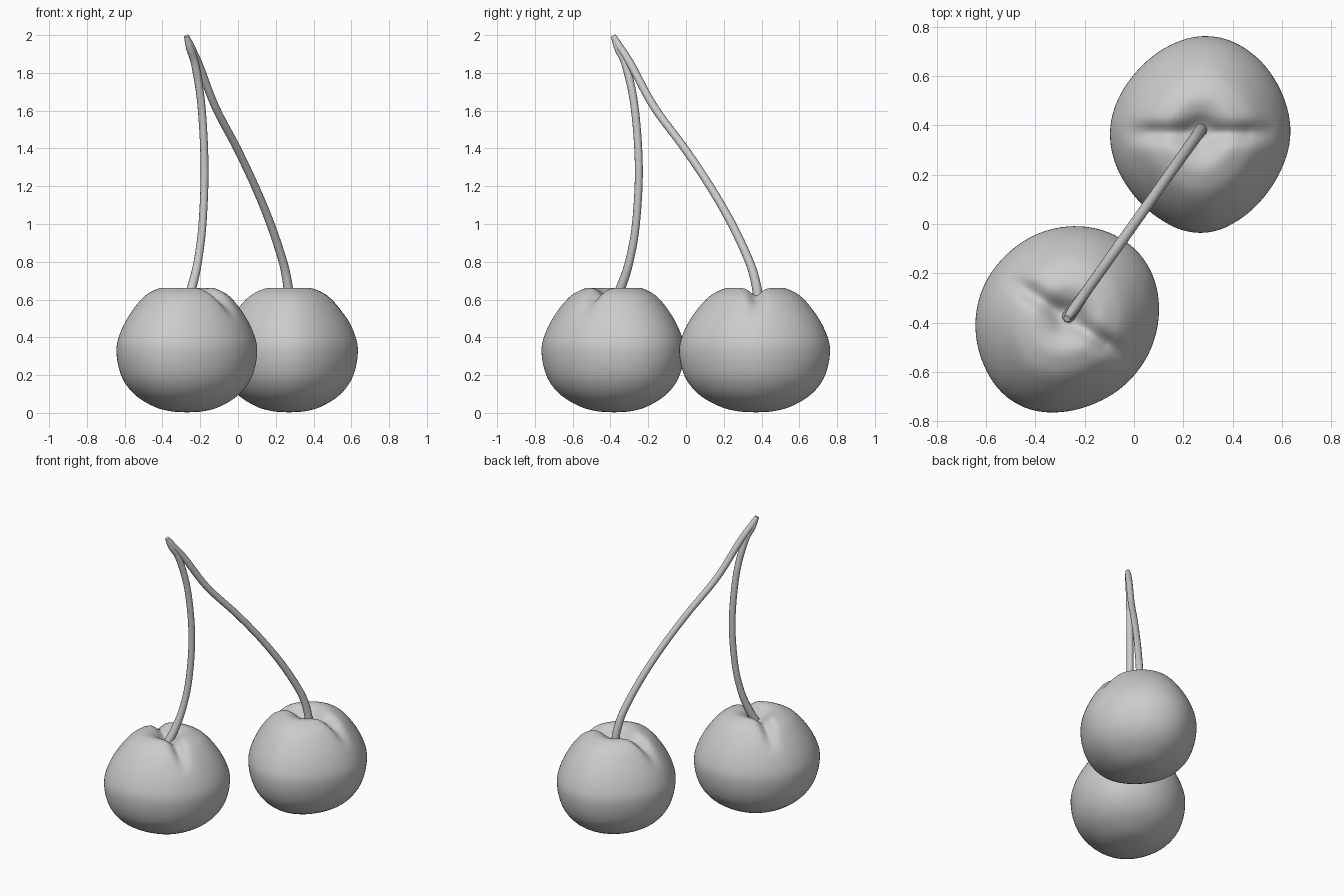
import bpy, bmesh, math

if "Cube" in bpy.data.objects:
    bpy.data.objects.remove(bpy.data.objects["Cube"])

SEG = 96
# Side profile: (share of the outline radius, height), top to bottom
PROFILE = [(0.0, .605), (.1, .62), (.22, .65), (.36, .662), (.5, .643), (.62, .612),
           (.75, .555), (.87, .485), (.96, .41), (1.0, .34), (.975, .25), (.89, .165),
           (.72, .09), (.46, .032), (.22, .008), (0.0, .003)]


def catmull(p, steps):
    out = []
    for i in range(len(p) - 1):
        a, b, c, d = p[max(i - 1, 0)], p[i], p[i + 1], p[min(i + 2, len(p) - 1)]
        for s in range(steps):
            t = s / steps
            out.append([.5 * (2 * q + (r - o) * t + (2 * o - 5 * q + 4 * r - u) * t * t
                              + (3 * q - o - 3 * r + u) * t ** 3)
                        for o, q, r, u in zip(a, b, c, d)])
    return out + [list(p[-1])]


def outline_radii(points, centre):
    # Turn plan points into a smooth radius for each angle
    polar = sorted((math.atan2(y - centre[1], x - centre[0]) % math.tau,
                    math.hypot(x - centre[0], y - centre[1])) for x, y in points)
    polar = [(polar[-1][0] - math.tau, polar[-1][1])] + polar + [(polar[0][0] + math.tau, polar[0][1])]

    def linear(t):
        t %= math.tau
        for (a, r), (b, q) in zip(polar, polar[1:]):
            if a <= t <= b:
                return r + (q - r) * (t - a) / (b - a)

    return [sum(linear(math.tau * i / SEG + math.radians(k)) for k in range(-15, 16, 3)) / 11
            for i in range(SEG)]


def cherry(name, centre, outline, groove_deg):
    radii = outline_radii(outline, centre)
    prof = catmull(PROFILE, 4)
    g = math.radians(groove_deg)
    bm = bmesh.new()
    top = bm.verts.new((*centre, prof[0][1]))
    bottom = bm.verts.new((*centre, prof[-1][1]))
    rings = []
    for n, (s, z) in enumerate(prof[1:-1]):
        ring = []
        for i, rad in enumerate(radii):
            a = math.tau * i / SEG
            r = s * rad
            depth = 0
            if z > .4:
                # Crease across the crown, fading towards the shoulders
                side = r * math.sin(a - g)
                fade = max(0, min(1, (.86 - s) / .3)) * min(1, s / .2)
                depth = .04 * math.exp(-(side / .04) ** 2) * fade
            r -= depth * .5 * s
            ring.append(bm.verts.new((centre[0] + r * math.cos(a), centre[1] + r * math.sin(a), z - depth)))
        rings.append(ring)
    for i in range(SEG):
        j = (i + 1) % SEG
        bm.faces.new((top, rings[0][i], rings[0][j]))
        bm.faces.new((bottom, rings[-1][j], rings[-1][i]))
        for u, v in zip(rings, rings[1:]):
            bm.faces.new((u[i], v[i], v[j], u[j]))
    bmesh.ops.recalc_face_normals(bm, faces=bm.faces)
    for f in bm.faces:
        f.smooth = True
    me = bpy.data.meshes.new(name)
    bm.to_mesh(me)
    bm.free()
    bpy.context.collection.objects.link(bpy.data.objects.new(name, me))


def stem(name, path):
    # Both stems lie in one upright plane, so y follows x
    pts = catmull([(x, x * 1.41, z, r) for x, z, r in path], 6)
    cu = bpy.data.curves.new(name, 'CURVE')
    cu.dimensions = '3D'
    cu.bevel_depth = 1
    cu.bevel_resolution = 4
    cu.use_fill_caps = True
    sp = cu.splines.new('POLY')
    sp.points.add(len(pts) - 1)
    for p, (x, y, z, r) in zip(sp.points, pts):
        p.co = (x, y, z, 1)
        p.radius = r
    ob = bpy.data.objects.new(name, cu)
    bpy.context.collection.objects.link(ob)
    bpy.ops.object.select_all(action='DESELECT')
    ob.select_set(True)
    bpy.context.view_layer.objects.active = ob
    bpy.ops.object.convert(target='MESH')
    bpy.ops.object.shade_smooth_by_angle(angle=math.radians(50))


# Fruits
cherry("back_cherry", (.27, .37),
       [(.31, .768), (.47, .70), (.593, .54), (.636, .366), (.573, .183), (.45, .037), (.27, -.047),
        (.126, .01), (-.016, .142), (-.092, .30), (-.088, .447), (-.016, .58), (.106, .70)], 0)
cherry("front_cherry", (-.27, -.38),
       [(-.22, -.01), (-.065, -.05), (.057, -.163), (.1, -.325), (.065, -.51), (-.037, -.65),
        (-.2, -.74), (-.36, -.765), (-.504, -.72), (-.6, -.59), (-.64, -.366), (-.606, -.244),
        (-.524, -.134), (-.40, -.045)], -34)

# Stems, from the joined tip down to each fruit: (x, z, radius)
stem("front_stem", [(-.272, 1.995, .014), (-.255, 1.93, .02), (-.226, 1.84, .021), (-.193, 1.62, .021),
                    (-.177, 1.3, .021), (-.188, 1.0, .021), (-.213, .8, .022), (-.243, .67, .025),
                    (-.268, .59, .026)])
stem("back_stem", [(-.272, 1.995, .014), (-.25, 1.94, .02), (-.205, 1.84, .021), (-.12, 1.62, .021),
                   (-.005, 1.4, .021), (.09, 1.2, .021), (.172, 1.0, .022), (.238, .8, .023),
                   (.263, .68, .025), (.272, .59, .026)])
